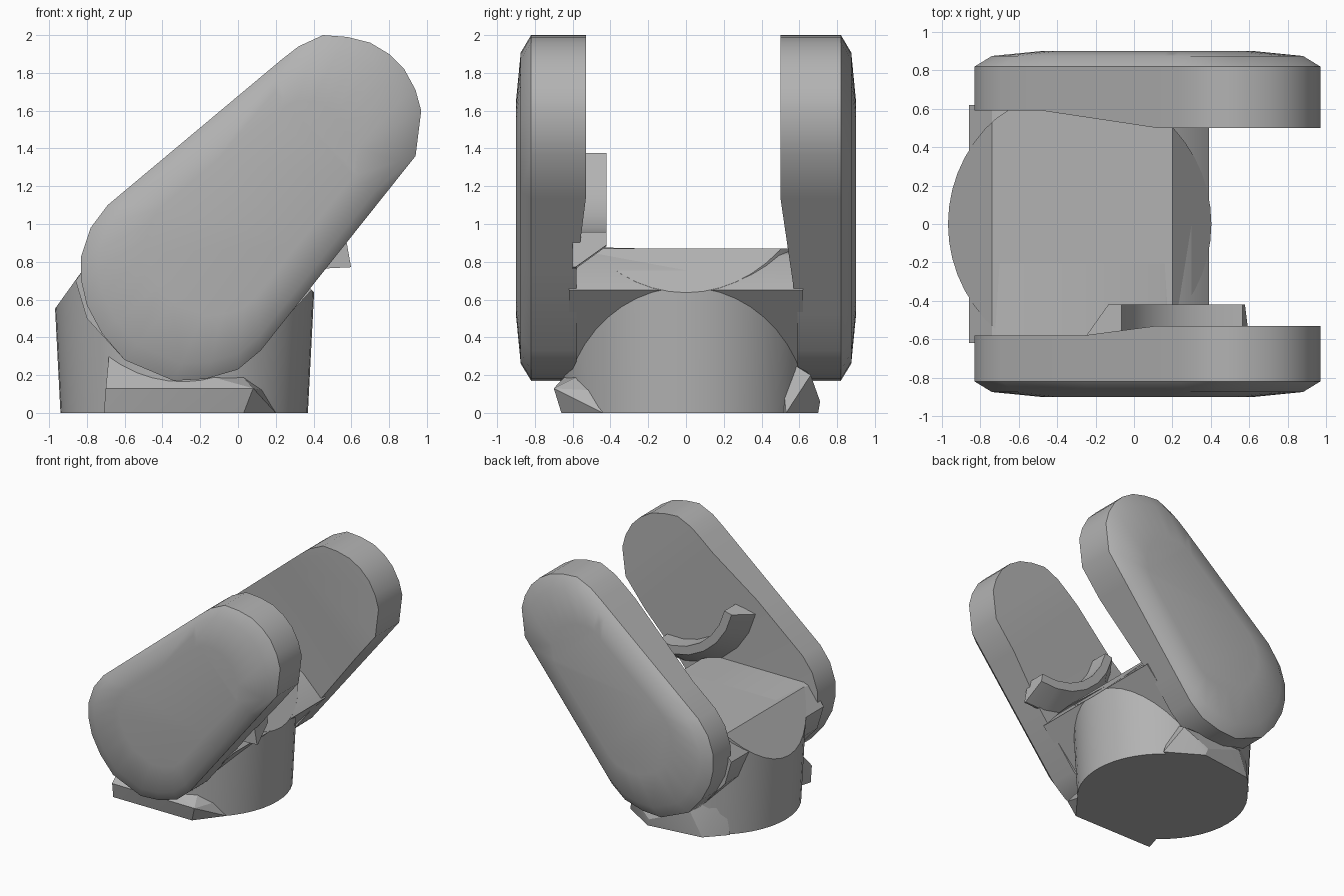
import bpy, bmesh, math
from mathutils import Vector

cube = bpy.data.objects.get("Cube")
if cube:
    bpy.data.objects.remove(cube)

GREY = (0.45, 0.45, 0.45, 1)
mat = bpy.data.materials.new("plain_grey")
mat.use_nodes = True
mat.diffuse_color = GREY
mat.node_tree.nodes["Principled BSDF"].inputs["Base Color"].default_value = GREY


def finish(bm, name, angle=30):
    bmesh.ops.recalc_face_normals(bm, faces=bm.faces)
    mesh = bpy.data.meshes.new(name)
    bm.to_mesh(mesh)
    bm.free()
    mesh.materials.append(mat)
    ob = bpy.data.objects.new(name, mesh)
    bpy.context.collection.objects.link(ob)
    bpy.ops.object.select_all(action='DESELECT')
    ob.select_set(True)
    bpy.context.view_layer.objects.active = ob
    bpy.ops.object.shade_smooth_by_angle(angle=math.radians(angle))
    return ob


def loft(rings):
    """Closed skin through rings of equal point count."""
    bm = bmesh.new()
    loops = [[bm.verts.new(p) for p in ring] for ring in rings]
    n = len(loops[0])
    for a, b in zip(loops, loops[1:]):
        for i in range(n):
            j = (i + 1) % n
            bm.faces.new((a[i], a[j], b[j], b[i]))
    bm.faces.new(loops[0])
    bm.faces.new(loops[-1])
    return bm


def cut(bm, co, normal, clear=False):
    """Slice a mesh; with clear, drop the outer side and cap the hole."""
    geom = bm.verts[:] + bm.edges[:] + bm.faces[:]
    res = bmesh.ops.bisect_plane(bm, geom=geom, plane_co=co, plane_no=normal,
                                 clear_outer=clear)
    if clear:
        edges = [e for e in res["geom_cut"] if isinstance(e, bmesh.types.BMEdge)]
        bmesh.ops.holes_fill(bm, edges=edges)


def hull(name, points):
    bm = bmesh.new()
    for p in points:
        bm.verts.new(p)
    bmesh.ops.convex_hull(bm, input=bm.verts)
    return finish(bm, name, 20)


# Fork arms: slanted rounded slabs with a domed outer side
OUTLINE = [(-.83, .83), (-.78, .98), (-.69, 1.1), (.23, 1.87), (.32, 1.94),
           (.45, 2), (.58, 1.99), (.7, 1.96), (.8, 1.9), (.88, 1.82),
           (.94, 1.71), (.97, 1.6), (.94, 1.36), (.12, .33), (0, .23),
           (-.17, .18), (-.34, .17), (-.6, .28), (-.72, .42), (-.8, .57), (-.83, .7)]
CX, CZ = .07, 1.08


def arm(name, side, boss_y, low_y, s0, s1):
    def ring(y, k):
        return [(CX + (x - CX) * k, side * y, CZ + (z - CZ) * k) for x, z in OUTLINE]
    bm = loft([ring(boss_y, 1), ring(.82, 1), ring(.875, .9), ring(.9, .62)])
    # inner face steps in from the raised pivot pad to the thinner root
    for s in (s0, s1):
        cut(bm, (s / 2, 0, s / 2), (1, 0, 1))
    for v in bm.verts:
        if abs(v.co.y) < boss_y + .01 and v.co.x + v.co.z < s0 + .01:
            v.co.y = side * low_y
    finish(bm, name, 40)


arm("front_arm", -1, .53, .58, 1.2, 1.9)
arm("back_arm", 1, .5, .59, .8, 1.9)

# Round base, bevelled away at the left and right of its top
bm = bmesh.new()
bmesh.ops.create_cone(bm, cap_ends=True, segments=48, radius1=.655, radius2=.70, depth=.87)
bmesh.ops.translate(bm, verts=bm.verts, vec=(-.285, 0, .435))
cut(bm, (-.97, 0, .55), (-.32, 0, .23), True)
cut(bm, (.4, 0, .64), (.23, 0, .2), True)
finish(bm, "round_base")

# Bridge block joining the arms
BRIDGE = [(-.86, .70), (-.74, .865), (-.70, .88), (.16, .88), (.21, .86),
          (.39, .65), (0, .23), (-.6, .28), (-.8, .5)]
bm = loft([[(x, y, z - .03 * (y > 0) * (z > .8)) for x, z in BRIDGE] for y in (-.62, .62)])
finish(bm, "bridge")

# Curved stop ledge under the front pivot pad
PIVOT = Vector((.47, 1.5))
SECTION = [(.55, -.6), (.55, -.42), (.62, -.42), (.74, -.585), (.74, -.6)]
rings = []
for i in range(7):
    a = math.radians(193 + i * 14.5)
    rings.append([(PIVOT.x + r * math.cos(a), y, PIVOT.y + r * math.sin(a)) for r, y in SECTION])
finish(loft(rings), "stop_ledge")

# Flared feet below the arms
hull("front_foot", [(-.71, -.66, 0), (.03, -.66, 0), (.2, -.44, 0), (-.6, -.3, 0),
                    (-.7, -.69, .13), (.08, -.7, .13), (-.68, -.5, .34),
                    (0, -.52, .22), (.13, -.5, .12)])
hull("back_foot", [(-.75, .48, 0), (-.6, .64, 0), (-.13, .7, 0), (.15, .53, 0),
                   (-.5, .3, 0), (-.15, .71, .06), (-.5, .66, .2),
                   (.05, .66, .2), (-.7, .5, .34), (.02, .5, .3)])
